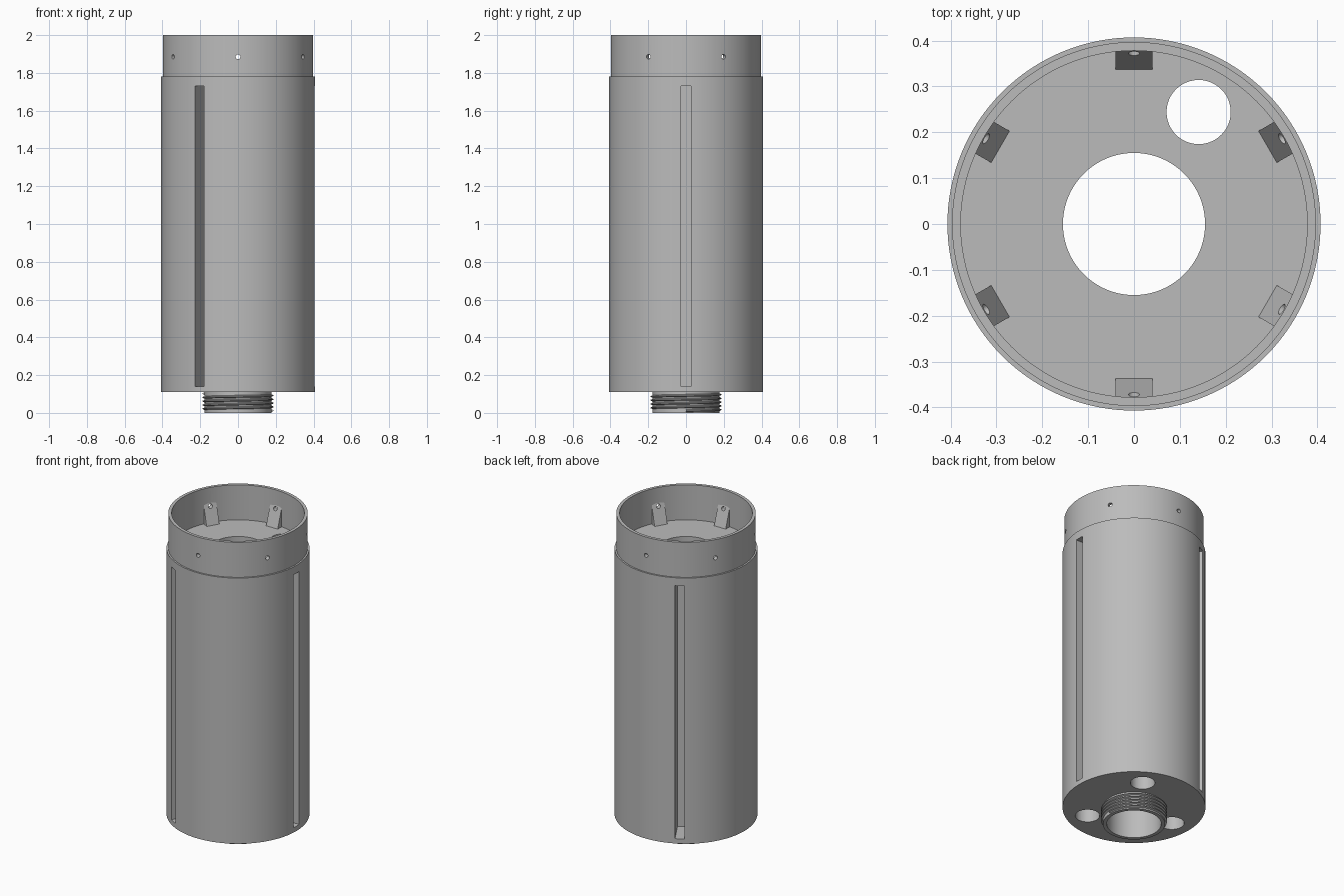
import bpy, bmesh, math
from mathutils import Matrix, Vector

if "Cube" in bpy.data.objects:
    bpy.data.objects.remove(bpy.data.objects["Cube"])

grey = bpy.data.materials.new("plain grey")
grey.diffuse_color = (0.5, 0.5, 0.5, 1)
grey.use_nodes = True
grey.node_tree.nodes["Principled BSDF"].inputs["Base Color"].default_value = grey.diffuse_color


def finish(name, bm):
    bmesh.ops.recalc_face_normals(bm, faces=bm.faces)
    me = bpy.data.meshes.new(name)
    bm.to_mesh(me)
    bm.free()
    me.materials.append(grey)
    ob = bpy.data.objects.new(name, me)
    bpy.context.collection.objects.link(ob)
    return ob


def activate(ob):
    bpy.ops.object.select_all(action='DESELECT')
    ob.select_set(True)
    bpy.context.view_layer.objects.active = ob


def cut(ob, cutter):
    activate(ob)
    mod = ob.modifiers.new("cut", 'BOOLEAN')
    mod.operation, mod.solver, mod.object = 'DIFFERENCE', 'EXACT', cutter
    bpy.ops.object.modifier_apply(modifier=mod.name)


def smooth(ob):
    activate(ob)
    bpy.ops.object.shade_smooth_by_angle(angle=math.radians(30))


def lathe(name, profile, n=128):
    bm = bmesh.new()
    rings = [[bm.verts.new((r * math.cos(a), r * math.sin(a), z)) for r, z in profile]
             for a in (2 * math.pi * i / n for i in range(n))]
    k = len(profile)
    for i in range(n):
        a, b = rings[i], rings[(i + 1) % n]
        for j in range(k):
            bm.faces.new((a[j], b[j], b[(j + 1) % k], a[(j + 1) % k]))
    return finish(name, bm)


def turn(deg):
    return Matrix.Rotation(math.radians(deg), 4, 'Z')


def add_box(bm, lo, hi, mat):
    lo, hi = Vector(lo), Vector(hi)
    size = Matrix.Diagonal((*(hi - lo), 1))
    bmesh.ops.create_cube(bm, size=1, matrix=mat @ Matrix.Translation((lo + hi) / 2) @ size)


def add_rod(bm, radius, depth, mat, n=48):
    bmesh.ops.create_cone(bm, cap_ends=True, segments=n, radius1=radius, radius2=radius,
                          depth=depth, matrix=mat)


# Thick body with collar, recessed deck, central bore and lower neck
body = lathe("body", [(.155, 0), (.177, 0), (.177, .11), (.407, .11), (.407, 1.78), (.397, 1.78),
                      (.397, 2), (.378, 2), (.378, 1.78), (.155, 1.78)])

# Sloped screw tabs inside the collar
bm = bmesh.new()
for i in range(6):
    m = turn(30 + 60 * i)
    a, b = [[bm.verts.new(m @ Vector((r, y, z)))
             for r, z in ((.335, 1.775), (.388, 1.775), (.388, 1.933))] for y in (-.04, .04)]
    bm.faces.new(a)
    bm.faces.new(b)
    for j in range(3):
        k = (j + 1) % 3
        bm.faces.new((a[j], a[k], b[k], b[j]))
tabs = finish("screw_tabs", bm)

# Cutter: long slots, vertical bores (one open to the deck) and screw holes
bm = bmesh.new()
for i in range(3):
    add_box(bm, (.24, -.0275, .14), (.5, .0275, 1.73), turn(120 * i))
    top = 1.85 if i == 0 else 1.73
    add_rod(bm, .07, top, turn(60 + 120 * i) @ Matrix.Translation((.282, 0, top / 2)))
for i in range(6):
    add_rod(bm, .0125, .17, turn(30 + 60 * i) @ Matrix.Translation((.385, 0, 1.885))
            @ Matrix.Rotation(math.pi / 2, 4, 'Y'), 24)
cutter = finish("cutter", bm)
cut(body, cutter)
cut(tabs, cutter)
bpy.data.objects.remove(cutter)
smooth(body)
smooth(tabs)

# Helical thread ridge around the neck
bm = bmesh.new()
pitch, turns, seg = .02, 4.5, 64
prev = None
for i in range(int(turns * seg) + 1):
    m = turn(360 * i / seg)
    z = .012 + pitch * i / seg
    ring = [bm.verts.new(m @ Vector((r, 0, z + dz)))
            for r, dz in ((.174, -.008), (.188, -.002), (.188, .002), (.174, .008))]
    if prev:
        for j in range(4):
            k = (j + 1) % 4
            bm.faces.new((prev[j], prev[k], ring[k], ring[j]))
    else:
        bm.faces.new(ring)
    prev = ring
bm.faces.new(prev)
smooth(finish("neck_thread", bm))
